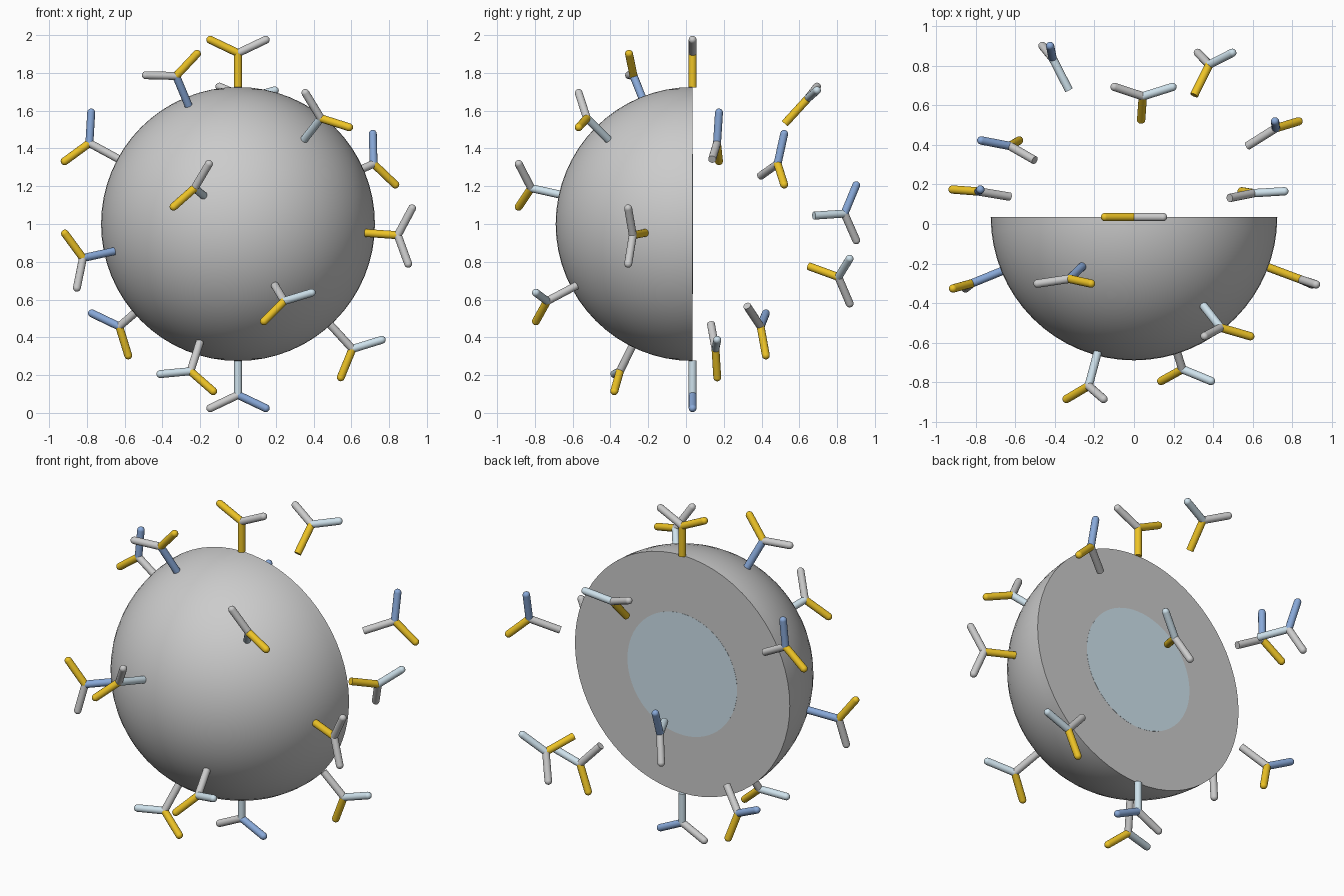
import bpy, bmesh, math
from mathutils import Vector

if "Cube" in bpy.data.objects:
    bpy.data.objects.remove(bpy.data.objects["Cube"])

C = Vector((0, 0.035, 1.0))      # particle centre
R = 0.725                        # shell radius
ROD = 0.021                      # rod radius


def material(name, rgb):
    m = bpy.data.materials.new(name)
    m.diffuse_color = (*rgb, 1)
    m.use_nodes = True
    m.node_tree.nodes["Principled BSDF"].inputs["Base Color"].default_value = m.diffuse_color
    return m


MATS = {
    'g': None,
    'y': material("gold", (0.85, 0.55, 0.02)),
    'b': material("blue", (0.25, 0.40, 0.70)),
    'l': material("pale_blue", (0.62, 0.76, 0.84)),
}


def finish(name, bm, mat):
    me = bpy.data.meshes.new(name)
    bm.to_mesh(me)
    bm.free()
    ob = bpy.data.objects.new(name, me)
    bpy.context.collection.objects.link(ob)
    if mat:
        me.materials.append(mat)
    bpy.context.view_layer.objects.active = ob
    ob.select_set(True)
    bpy.ops.object.shade_smooth_by_angle(angle=math.radians(40))
    ob.select_set(False)
    return ob


def half_ball(name, radius, shift, mat=None):
    """Solid half sphere, flat face towards the back."""
    bm = bmesh.new()
    bmesh.ops.create_uvsphere(bm, u_segments=64, v_segments=32, radius=radius)
    res = bmesh.ops.bisect_plane(bm, geom=bm.verts[:] + bm.edges[:] + bm.faces[:],
                                 dist=1e-5, plane_co=(0, 0, 0), plane_no=(0, 1, 0),
                                 clear_outer=True)
    rim = [e for e in bm.edges if e.is_boundary]
    bmesh.ops.contextual_create(bm, geom=rim)
    bmesh.ops.recalc_face_normals(bm, faces=bm.faces[:])
    finish(name, bm, mat).location = C + Vector((0, shift, 0))


def rod(name, a, b, mat, round_tip):
    """Cylinder from a to b, with an optional ball at b."""
    bm = bmesh.new()
    bmesh.ops.create_cone(bm, cap_ends=True, segments=16, radius1=ROD, radius2=ROD,
                          depth=(b - a).length)
    if round_tip:
        ball = bmesh.ops.create_uvsphere(bm, u_segments=16, v_segments=8, radius=ROD)
        bmesh.ops.translate(bm, verts=ball['verts'], vec=(0, 0, (b - a).length / 2))
    ob = finish(name, bm, mat)
    ob.rotation_mode = 'QUATERNION'
    ob.rotation_quaternion = (b - a).to_track_quat('Z', 'Y')
    ob.location = (a + b) / 2


# Cut shell and the core that shows on its cut face
half_ball("shell", R, 0)
half_ball("core", 0.37, 0.001, MATS['l'])

# Y-shaped receptors: outward direction and colours of stem, left arm, right arm
RECEPTORS = [
    ((0, 0, 1), 'yyg'), ((0, 0, -1), 'lbg'),
    ((-.33, -.315, .79), 'bgy'), ((.435, -.555, .555), 'lgy'),
    ((-.23, -.855, .19), 'lyg'), ((.24, -.755, -.40), 'gly'),
    ((-.79, .13, .43), 'gyb'), ((-.82, -.335, -.18), 'bgy'),
    ((-.62, .355, -.535), 'gyb'), ((-.255, -.39, -.79), 'gyl'),
    ((.60, .12, -.655), 'gly'), ((.71, .445, .315), 'gby'),
    ((.855, -.32, -.06), 'ygg'), ((-.41, .80, .055), 'lgb'),
    ((.045, .615, .67), 'ygl'), ((.38, .77, -.28), 'ylg'),
]
for i, (d, cols) in enumerate(RECEPTORS, 1):
    n = Vector(d).normalized()
    t = Vector((0, 1, 0)).cross(n).normalized()
    joint = C + n * 0.905
    rod(f"receptor_{i}_stem", C + n * (R - 0.002), joint, MATS[cols[0]], True)
    for side, col, s in (("left", cols[1], -1), ("right", cols[2], 1)):
        tip = joint + n * 0.07 + t * (0.147 * s)
        rod(f"receptor_{i}_{side}_arm", joint, tip, MATS[col], True)
